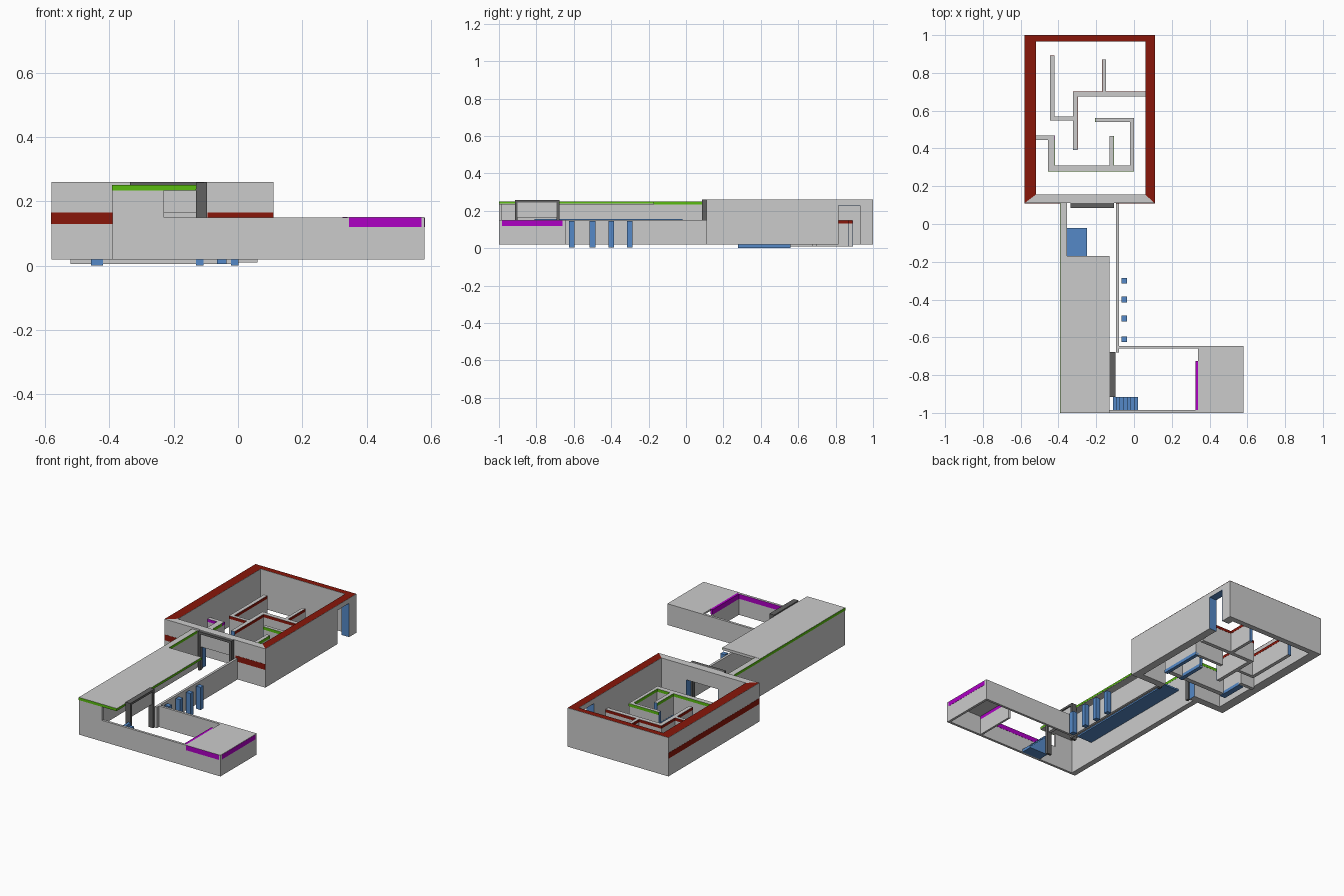
import bpy


def material(name, rgb):
    m = bpy.data.materials.new(name)
    m.diffuse_color = (*rgb, 1)
    return m


RED = material("red", (0.25, 0.008, 0.003))
GREEN = material("green", (0.1, 0.5, 0.005))
PURPLE = material("purple", (0.42, 0.0, 0.55))
BLUE = material("blue", (0.09, 0.25, 0.57))
DARK = material("dark", (0.12, 0.12, 0.12))
E = 0.001


def mesh(name, verts, faces, mat=None):
    me = bpy.data.meshes.new(name)
    me.from_pydata(verts, [], faces)
    ob = bpy.data.objects.new(name, me)
    bpy.context.collection.objects.link(ob)
    if mat:
        me.materials.append(mat)
    return ob


def box(name, x0, x1, y0, y1, z0, z1, mat=None):
    v = [(x, y, z) for z in (z0, z1) for x, y in ((x0, y0), (x1, y0), (x1, y1), (x0, y1))]
    f = [(3, 2, 1, 0), (4, 5, 6, 7)] + [(i, (i + 1) % 4, (i + 1) % 4 + 4, i + 4) for i in range(4)]
    return mesh(name, v, f, mat)


# Large room walls, with a front doorway and a right doorway
X0, X1, Y0, Y1 = -0.58, 0.11, 0.11, 1.0
IX0, IX1, IY0, IY1 = -0.52, 0.06, 0.155, 0.965
B, T = 0.02, 0.26
box("room_left_wall", X0, IX0, Y0, Y1, B, T)
box("room_back_wall", IX0, IX1, IY1, Y1, B, T)
box("room_right_wall_near", IX1, X1, Y0, 0.815, B, T)
box("room_right_wall_far", IX1, X1, 0.93, Y1, B, T)
box("room_right_lintel", IX1, X1, 0.815, 0.93, 0.23, T)
box("room_front_wall_left", IX0, -0.33, Y0, IY0, B, T)
box("room_front_wall_right", -0.11, IX1, Y0, IY0, B, T)
box("room_front_lintel", -0.33, -0.11, Y0, IY0, 0.17, T)

# Mitred red caps on three walls
out = [(X0, Y0), (X0, Y1), (X1, Y1), (X1, Y0)]
inn = [(IX0, IY0), (IX0, IY1), (IX1, IY1), (IX1, IY0)]
for i in range(3):
    quad = [out[i], inn[i], inn[i + 1], out[i + 1]]
    mesh("room_red_cap", [(x, y, T + E) for x, y in quad], [(0, 1, 2, 3)], RED)

# Red bands on the left and front faces
box("room_left_band", X0 - E, X0, Y0, Y1, 0.13, 0.165, RED)
box("room_front_band_left", X0, -0.39, Y0 - E, Y0, 0.13, 0.165, RED)
box("room_front_band_right", -0.095, X1, Y0 - E, Y0, 0.13, 0.165, RED)

# Blue door reveals
for y in (0.815, 0.93 - E):
    box("right_door_reveal", IX1, X1, y, y + E, B, 0.23, BLUE)
box("right_door_head", IX1, X1, 0.815, 0.93, 0.23 - E, 0.23, BLUE)
for x in (-0.33, -0.11 - E):
    box("front_door_reveal", x, x + E, Y0, IY0, B, 0.17, BLUE)

# Maze partitions: footprint, bottom, stripe colour
maze = [
    (-0.445, -0.422, 0.548, 0.89, 0.01, RED),
    (-0.422, -0.322, 0.548, 0.568, 0.01, RED),
    (-0.322, -0.298, 0.395, 0.70, 0.01, RED),
    (-0.298, 0.06, 0.675, 0.70, 0.01, RED),
    (-0.168, -0.148, 0.70, 0.87, 0.01, RED),
    (-0.205, -0.02, 0.54, 0.56, 0.005, GREEN),
    (-0.02, 0.0, 0.31, 0.56, 0.005, GREEN),
    (-0.42, 0.0, 0.28, 0.31, 0.005, GREEN),
    (-0.455, -0.42, 0.28, 0.445, 0.005, GREEN),
    (-0.52, -0.42, 0.445, 0.468, 0.005, PURPLE),
    (-0.13, -0.108, 0.31, 0.465, 0.005, GREEN),
]
for x0, x1, y0, y1, z, mat in maze:
    box("maze_wall", x0, x1, y0, y1, z, 0.15)
    box("maze_stripe", x0 - E, x1 + E, y0 - E, y1 + E, 0.132, 0.149, mat)
    if mat is GREEN and y1 - y0 > x1 - x0:
        box("maze_blue_base", x0 - E, x1 + E, 0.28 - E, y1, 0, 0.02, BLUE)

# Blue free ends of the maze partitions
for x0, x1, y in ((-0.445, -0.422, 0.89), (-0.322, -0.298, 0.393),
                  (-0.168, -0.148, 0.87), (-0.13, -0.108, 0.465)):
    box("maze_blue_end", x0, x1, y, y + 2 * E, 0.01, 0.149, BLUE)
box("maze_blue_end", -0.207, -0.205, 0.54, 0.56, 0.01, 0.149, BLUE)

# Corridor: left wall, notched front wall, roof and low right wall
box("corridor_left_wall", -0.39, -0.355, -1, 0.11, B, 0.25)
box("corridor_front_wall", -0.355, -0.23, -1, -0.985, B, 0.25)
box("corridor_front_sill", -0.23, -0.13, -1, -0.985, B, 0.15)
box("corridor_roof", -0.39, -0.13, -1, -0.17, 0.235, 0.25 + E)
box("corridor_right_wall", -0.095, -0.08, -0.68, 0.11, B, 0.15)

# Green bands along the corridor top
box("green_front_band", -0.39, -0.13, -1 - E, -1, 0.234, 0.25, GREEN)
box("green_left_band", -0.39 - E, -0.39, -1, 0.11, 0.234, 0.25, GREEN)
box("green_roof_edge", -0.13, -0.13 + E, -1, -0.17, 0.238, 0.25, GREEN)
box("green_inner_band", -0.355, -0.355 + E, -0.17, 0.11, 0.234, 0.25, GREEN)

# Long blue slab beside the left wall
box("blue_slab", -0.355, -0.25, -0.81, -0.02, 0.145, 0.155, BLUE)

# Blue posts outside the low wall
for y in (-0.30, -0.40, -0.50, -0.61):
    box("post", -0.066, -0.036, y - 0.015, y + 0.015, 0.005, 0.145, BLUE)

# Portal facing the room: legs, header and recessed panel
for x in (-0.335, -0.12):
    box("room_portal_leg", x, x + 0.015, 0.085, 0.11, B, 0.245, DARK)
box("room_portal_header", -0.335, -0.105, 0.085, 0.11, 0.245, T, DARK)
box("room_portal_panel", -0.32, -0.12, 0.092, 0.11, 0.165, 0.245)

# Portal between corridor and wing
for y in (-0.915, -0.692):
    box("wing_portal_leg", -0.13, -0.097, y, y + 0.015, B, 0.245, DARK)
box("wing_portal_header", -0.13, -0.097, -0.915, -0.677, 0.245, 0.258, DARK)
box("wing_portal_panel", -0.125, -0.105, -0.90, -0.692, 0.165, 0.245)

# Blue steps inside the front wall
for i in range(7):
    x = -0.11 + i * 0.0186
    box("step", x, x + 0.0186, -0.985, -0.915, B, 0.14 - i * 0.017, BLUE)

# Low wing: walls, partial roof and partition
box("wing_front_wall", -0.13, 0.58, -1, -0.985, B, 0.15)
box("wing_back_wall", -0.08, 0.58, -0.66, -0.645, B, 0.15)
box("wing_right_wall", 0.565, 0.58, -0.985, -0.66, B, 0.15)
box("wing_roof", 0.34, 0.58, -1, -0.645, 0.14, 0.15 + E)
box("wing_partition", 0.327, 0.34, -0.985, -0.73, B, 0.12)

# Purple bands on the wing
box("purple_partition_band", 0.325, 0.34, -0.985, -0.725, 0.12, 0.151, PURPLE)
box("purple_front_band", 0.345, 0.57, -1 - E, -1, 0.12, 0.15, PURPLE)
box("purple_right_band", 0.58, 0.58 + E, -0.985, -0.66, 0.12, 0.148, PURPLE)
box("purple_inner_band", -0.1, 0.325, -0.985, -0.985 + E, 0.12, 0.149, PURPLE)
